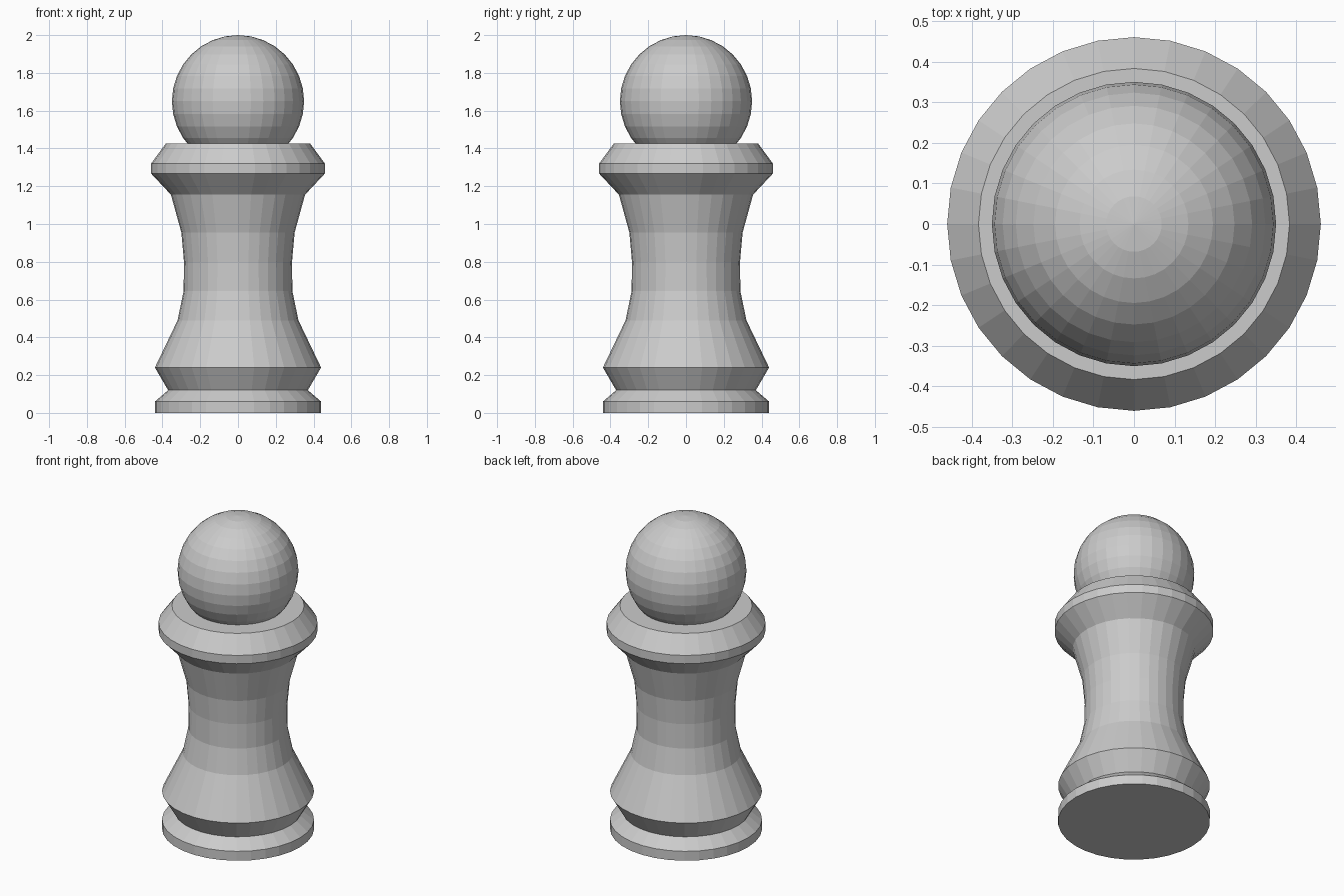
import bpy
import bmesh
from math import cos, sin, tau

if "Cube" in bpy.data.objects:
    bpy.data.objects.remove(bpy.data.objects["Cube"])

SIDES = 32


def lathe(name, profile):
    """Revolve (radius, height) points around z and cap both ends."""
    bm = bmesh.new()
    rings = [[bm.verts.new((r * cos(tau * i / SIDES), r * sin(tau * i / SIDES), z))
              for i in range(SIDES)] for r, z in profile]
    for low, high in zip(rings, rings[1:]):
        for i in range(SIDES):
            j = (i + 1) % SIDES
            bm.faces.new((low[i], low[j], high[j], high[i]))
    bm.faces.new(rings[0][::-1])
    bm.faces.new(rings[-1])
    mesh = bpy.data.meshes.new(name)
    bm.to_mesh(mesh)
    bm.free()
    obj = bpy.data.objects.new(name, mesh)
    bpy.context.collection.objects.link(obj)
    return obj


# Turned body: foot, groove, flared skirt, waist and collar
lathe("turned_body", [
    (0.44, 0.0), (0.44, 0.06), (0.37, 0.12), (0.44, 0.24),
    (0.32, 0.49), (0.288, 0.645), (0.286, 0.80), (0.30, 0.955),
    (0.355, 1.155), (0.46, 1.267), (0.46, 1.32), (0.383, 1.425),
])

# Ball head sunk into the collar
bpy.ops.mesh.primitive_uv_sphere_add(segments=SIDES, ring_count=16,
                                     radius=0.35, location=(0, 0, 1.65))
bpy.context.object.name = "ball_head"
